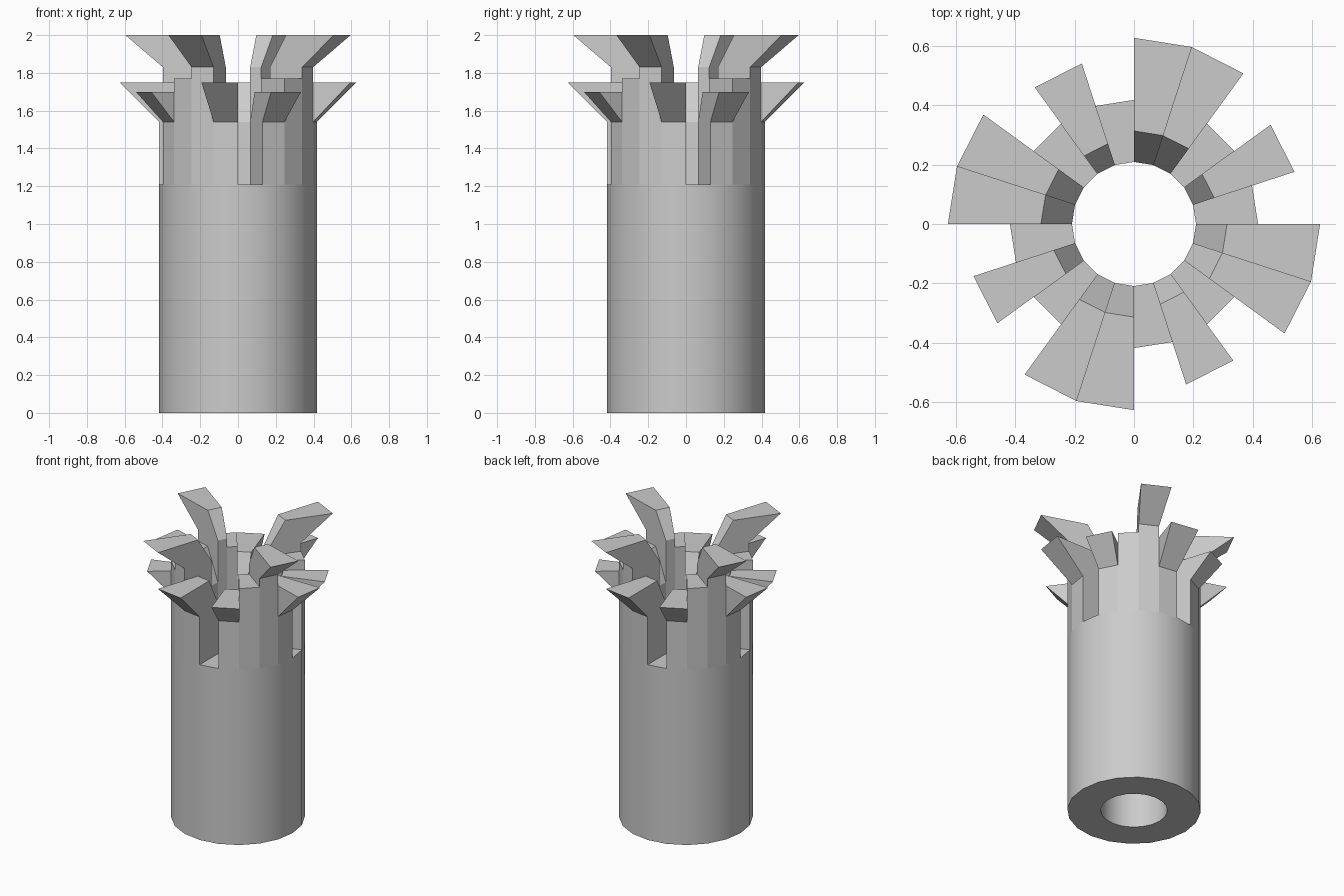
import bpy, bmesh
from math import sin, cos, tau

if "Cube" in bpy.data.objects:
    bpy.data.objects.remove(bpy.data.objects["Cube"])

N = 20                    # sides of the tube
R_IN, R_OUT = 0.209, 0.418
Z_NECK = 1.21             # where the crown starts

# Crown sections in order, repeated four times: (height, radius scale) levels
NOTCH = [(1.21, 1)]
PRONG_LOW = [(1.21, 1), (1.54, 1), (1.70, 1.36)]
STRAIGHT = [(1.21, 1), (1.54, 1), (1.77, 1)]
PRONG_TALL = [(1.21, 1), (1.54, 1), (1.77, 1), (1.83, 1), (2.0, 1.5)]
PRONG_MID = [(1.21, 1), (1.54, 1), (1.75, 1.5)]
SECTIONS = [NOTCH, PRONG_LOW, STRAIGHT, PRONG_TALL, PRONG_MID]


def bands(i):
    levels = SECTIONS[i % 5]
    return list(zip(levels, levels[1:]))


def face(bm, pts, flip=False):
    """pts: (side index, radius, z)"""
    vs = [bm.verts.new((r * cos(k * tau / N), r * sin(k * tau / N), z)) for k, r, z in pts]
    bm.faces.new(vs[::-1] if flip else vs)


def wall(bm, i, r0, z0, r1, z1, flip=False):
    face(bm, [(i, r0, z0), (i + 1, r0, z0), (i + 1, r1, z1), (i, r1, z1)], flip)


def cap(bm, i, scale, z, flip=False):
    a, b = R_IN * scale, R_OUT * scale
    face(bm, [(i, a, z), (i, b, z), (i + 1, b, z), (i + 1, a, z)], flip)


def finish(bm, name):
    bmesh.ops.remove_doubles(bm, verts=bm.verts, dist=1e-5)
    mesh = bpy.data.meshes.new(name)
    bm.to_mesh(mesh)
    bm.free()
    ob = bpy.data.objects.new(name, mesh)
    bpy.context.collection.objects.link(ob)
    return ob


# Smooth lower tube
bm = bmesh.new()
for i in range(N):
    wall(bm, i, R_OUT, 0, R_OUT, Z_NECK)
    wall(bm, i, R_IN, 0, R_IN, Z_NECK, True)
    cap(bm, i, 1, 0, True)
tube = finish(bm, "tube")
bpy.context.view_layer.objects.active = tube
tube.select_set(True)
bpy.ops.object.shade_smooth_by_angle(angle=0.52)

# Faceted crown of notches and flared prongs
bm = bmesh.new()
for i in range(N):
    for band in bands(i):
        (z0, s0), (z1, s1) = band
        wall(bm, i, R_OUT * s0, z0, R_OUT * s1, z1)
        wall(bm, i, R_IN * s0, z0, R_IN * s1, z1, True)
        # side walls only where the neighbour does not share this band
        for side, neighbour, flip in ((i, i - 1, False), (i + 1, i + 1, True)):
            if band not in bands(neighbour):
                face(bm, [(side, R_IN * s0, z0), (side, R_OUT * s0, z0),
                          (side, R_OUT * s1, z1), (side, R_IN * s1, z1)], flip)
    z, s = SECTIONS[i % 5][-1]
    cap(bm, i, s, z)
finish(bm, "crown")
